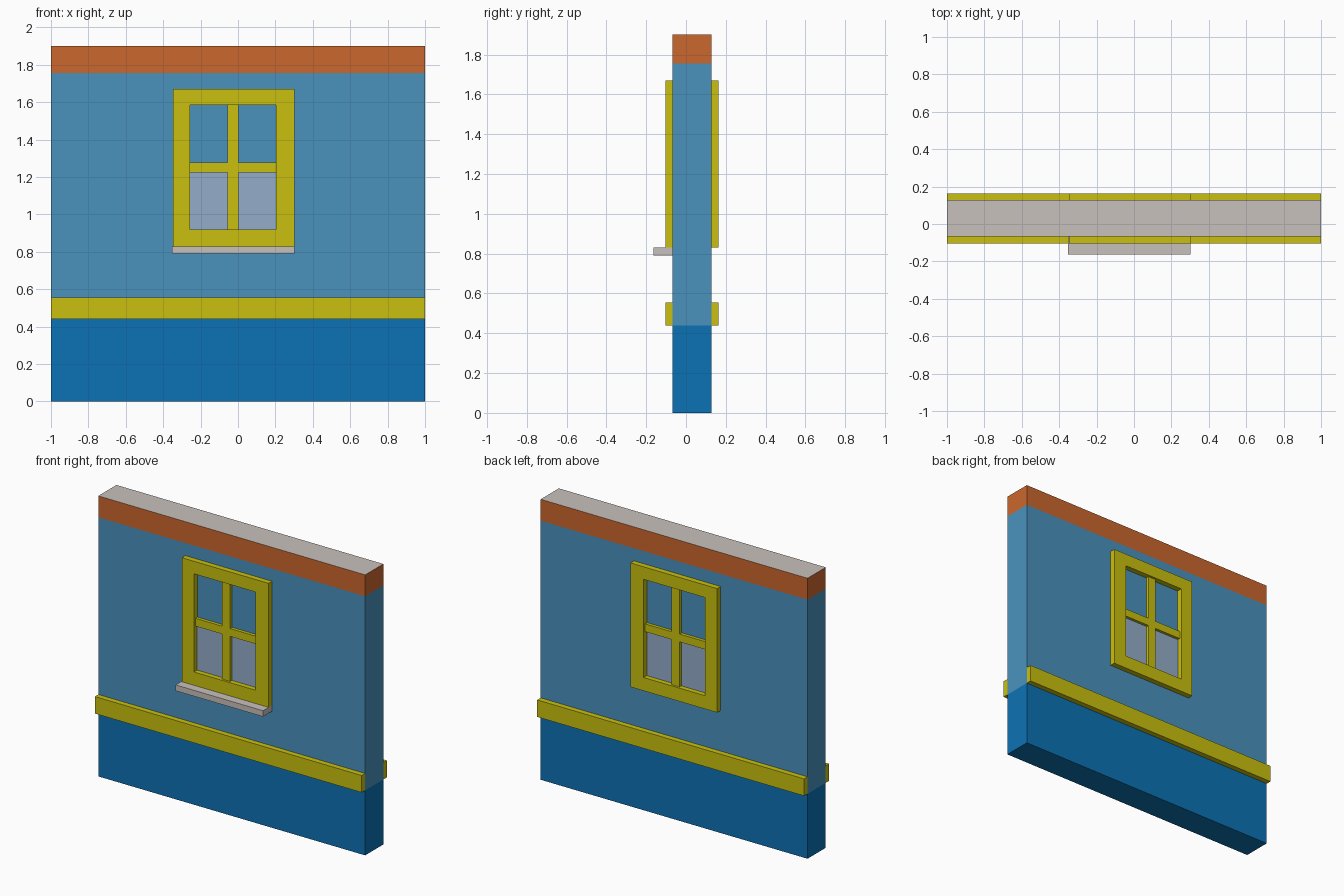
import bpy, bmesh
from mathutils import Vector

if "Cube" in bpy.data.objects:
    bpy.data.objects.remove(bpy.data.objects["Cube"])


def material(name, r, g, b):
    def lin(c):
        c /= 255
        return c / 12.92 if c <= 0.04045 else ((c + 0.055) / 1.055) ** 2.4
    m = bpy.data.materials.new(name)
    m.diffuse_color = (lin(r), lin(g), lin(b), 1)
    m.use_nodes = True
    m.node_tree.nodes["Principled BSDF"].inputs["Base Color"].default_value = m.diffuse_color
    return m


LIGHT = material("light blue paint", 74, 146, 190)
DARK = material("deep blue paint", 12, 114, 180)
YELLOW = material("yellow trim", 202, 192, 14)
ORANGE = material("orange band", 203, 103, 45)
GREY = material("warm grey stone", 201, 193, 188)
GLASS = material("pale glass", 148, 174, 202)

FRONT, BACK = -0.067, 0.127      # wall faces
TRIM = 0.037                     # how far trim stands off the wall


def finish(bm, name, mats):
    bmesh.ops.recalc_face_normals(bm, faces=bm.faces)
    me = bpy.data.meshes.new(name)
    bm.to_mesh(me)
    bm.free()
    for m in mats:
        me.materials.append(m)
    ob = bpy.data.objects.new(name, me)
    bpy.context.collection.objects.link(ob)
    return ob


def box_bm(x, y, z):
    bm = bmesh.new()
    bmesh.ops.create_cube(bm, size=1)
    for v in bm.verts:
        v.co = Vector([(a + b) / 2 + c * abs(b - a) for (a, b), c in zip((x, y, z), v.co)])
    return bm


def box(name, x, y, z, mat):
    return finish(box_bm(x, y, z), name, [mat])


# Wall slab, sliced at the colour changes
bm = box_bm((-1, 1), (FRONT, BACK), (0, 1.9))
for h in (0.44, 1.755):
    bmesh.ops.bisect_plane(bm, geom=bm.verts[:] + bm.edges[:] + bm.faces[:],
                           plane_co=(0, 0, h), plane_no=(0, 0, 1))
for f in bm.faces:
    z = f.calc_center_median().z
    f.material_index = 0 if z < 0.44 else 1 if z < 1.755 else 2 if z < 1.89 else 3
finish(bm, "wall", [DARK, LIGHT, ORANGE, GREY])

# Window extents: outer frame, opening, and bars
X0, X1, Z0, Z1 = -0.348, 0.302, 0.83, 1.67
OX0, OX1, OZ0, OZ1 = -0.257, 0.203, 0.92, 1.585
BX0, BX1, BZ0, BZ1 = -0.056, 0.003, 1.225, 1.278


def window_frame(name, y, depth):
    bm = bmesh.new()
    rings = []
    for a, b, c, d in ((X0, X1, Z0, Z1), (OX0, OX1, OZ0, OZ1)):
        rings.append([bm.verts.new((x, y, z)) for x, z in ((a, c), (b, c), (b, d), (a, d))])
    o, i = rings
    faces = [bm.faces.new((o[k], o[(k + 1) % 4], i[(k + 1) % 4], i[k])) for k in range(4)]
    ext = bmesh.ops.extrude_face_region(bm, geom=faces, use_keep_orig=True)
    for v in ext["geom"]:
        if isinstance(v, bmesh.types.BMVert):
            v.co.y += depth
    finish(bm, name, [YELLOW])


# Rail, window frame, bars and lower glass on both sides
for side, y, s in (("front", FRONT, -1), ("back", BACK, 1)):
    box(side + "_rail", (-1, 1), (y, y + s * TRIM), (0.44, 0.555), YELLOW)
    window_frame(side + "_window_frame", y, s * TRIM)
    bar = (y, y + s * 0.022)
    box(side + "_upright_bar", (BX0, BX1), bar, (OZ0, OZ1), YELLOW)
    for part, xs in (("left", (OX0, BX0)), ("right", (BX1, OX1))):
        box(f"{side}_{part}_cross_bar", xs, bar, (BZ0, BZ1), YELLOW)
        box(f"{side}_{part}_lower_pane", xs, (y, y + s * 0.003), (OZ0, BZ0), GLASS)

# Window sill, front only
box("window_sill", (-0.353, 0.302), (FRONT, -0.164), (0.79, 0.83), GREY)
